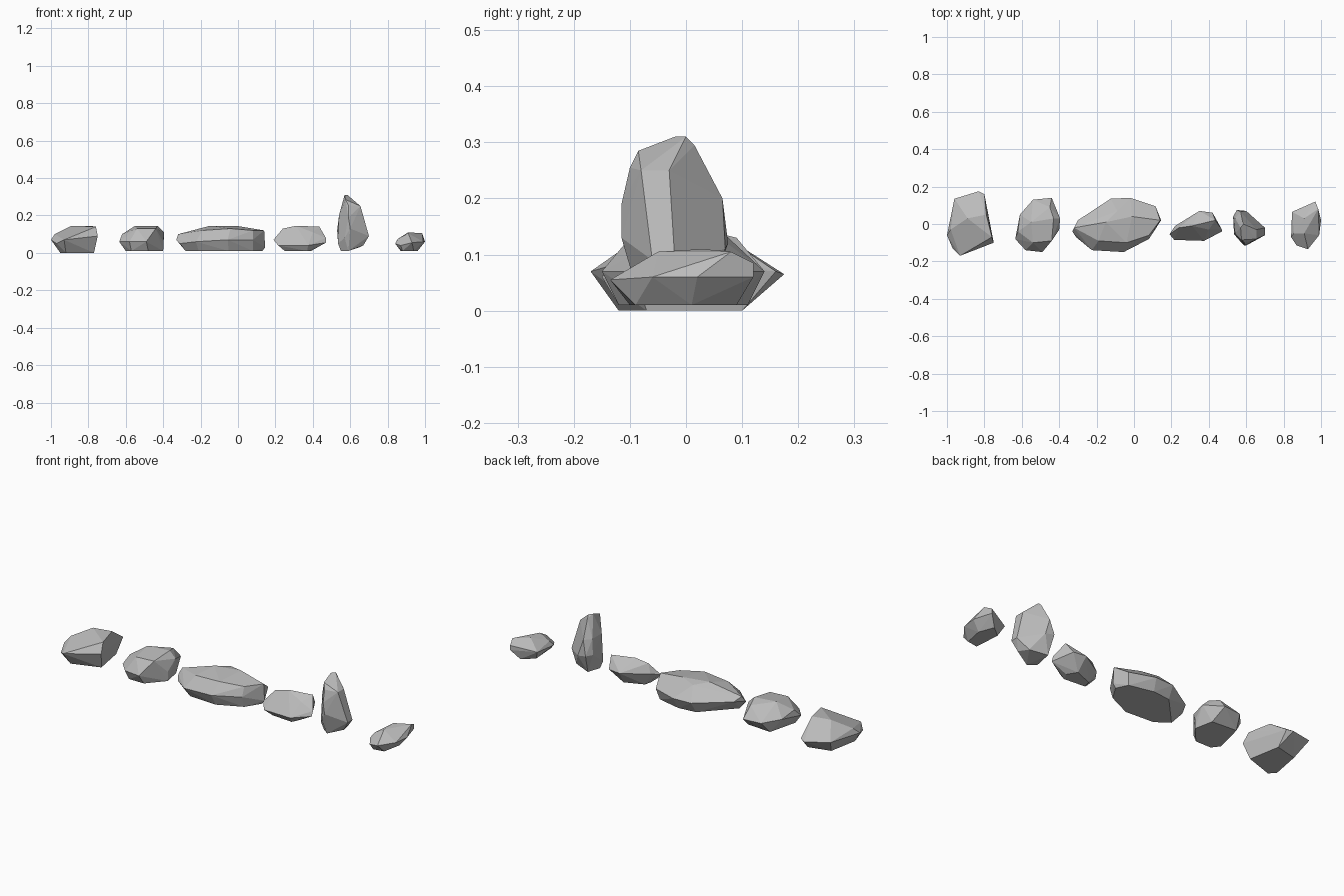
import bpy
import bmesh
import math
from mathutils import Vector

# Remove the default object only
default_cube = bpy.data.objects.get("Cube")
if default_cube:
    bpy.data.objects.remove(default_cube, do_unlink=True)

# One plain grey stone colour
stone = bpy.data.materials.new("stone_grey")
stone.use_nodes = True
stone_colour = (0.5, 0.5, 0.5, 1.0)
stone.diffuse_color = stone_colour
shader = next(n for n in stone.node_tree.nodes if n.type == "BSDF_PRINCIPLED")
shader.inputs["Base Color"].default_value = stone_colour
shader.inputs["Roughness"].default_value = 0.9

UNIT = 0.01  # corner positions are given in hundredths


def make_rock(name, base, waist, crown):
    """Chiselled rock: hull around its foot, widest belt and top corners."""
    corners = [Vector(c) * UNIT for c in base + waist + crown]
    centre = sum(corners, Vector()) / len(corners)
    centre.z = 0.0

    bm = bmesh.new()
    for corner in corners:
        bm.verts.new(corner - centre)
    hull = bmesh.ops.convex_hull(bm, input=bm.verts[:])
    leftovers = set(hull["geom_interior"]) | set(hull["geom_unused"])
    loose = [g for g in leftovers if isinstance(g, bmesh.types.BMVert)]
    bmesh.ops.delete(bm, geom=loose, context="VERTS")

    # Merge nearly level triangles into broad facets
    bmesh.ops.dissolve_limit(bm, angle_limit=math.radians(4),
                             verts=bm.verts[:], edges=bm.edges[:])
    bmesh.ops.recalc_face_normals(bm, faces=bm.faces[:])

    mesh = bpy.data.meshes.new(name)
    bm.to_mesh(mesh)
    bm.free()
    mesh.materials.append(stone)
    rock = bpy.data.objects.new(name, mesh)
    rock.location = centre
    bpy.context.collection.objects.link(rock)
    return rock


# Broad slanted boulder at the far right end
make_rock(
    "slanted_boulder",
    base=[(-95, -9, 0), (-92, -12, 0), (-77, -7, 0), (-80, 10, 0), (-92, 7, 0)],
    waist=[(-100, -6, 7), (-97, -13, 5), (-93, -17, 7), (-75, -10, 9),
           (-83, 17.5, 6.5), (-80, 16, 7), (-96, 13.5, 8)],
    crown=[(-98, -3, 10), (-89, 3, 14.5), (-76, -7, 14), (-79, 5, 14.5)],
)

# Compact block with a sloped front
make_rock(
    "compact_boulder",
    base=[(-60, -8, 1), (-57, -12, 1), (-48, -12, 1), (-40, -3, 1),
          (-42, 7, 1), (-56, 8, 1)],
    waist=[(-63.5, -8, 6), (-58, -14, 6), (-49, -15, 6), (-40, -3, 6),
           (-39.5, 3, 11), (-44, 14, 7), (-54, 13, 7), (-61, 5, 8)],
    crown=[(-62, -4, 10), (-54, -10, 13), (-44, -9, 13), (-55, 1, 14.5),
           (-43, 3, 14.5), (-45, 9, 13)],
)

# Long low slab in the middle
make_rock(
    "long_slab",
    base=[(-28, -6, 1), (-21, -11, 1), (-5, -12, 1), (8, -6, 1),
          (13, 2, 1), (10, 8, 1), (-3, 11, 1), (-13, 10, 1)],
    waist=[(-33, -4, 7), (-31, -7, 5), (-22.5, -14, 6), (-5.5, -15, 7),
           (8, -8, 7), (14.5, 2, 3), (11.5, 9.5, 7), (-2, 14, 7),
           (-12.5, 13.5, 7), (-30, 2, 8)],
    crown=[(-32, -2, 10), (-19, -9, 12), (-4, -10, 13), (-15, 1, 14.5),
           (-1, 4, 14.5), (14, 2, 12), (8, -6, 12), (-9, 7, 13.5)],
)

# Wedge with a tapered foot
make_rock(
    "wedge_rock",
    base=[(25, -6, 1), (37, -7, 1), (39, -3, 1), (36, 2, 1), (26, -2, 1)],
    waist=[(19, -5.5, 7), (21.5, -8.5, 4), (37.5, -9, 4), (47, -4, 5.5),
           (47, -3, 8), (42, 6, 8), (35, 7, 8), (22, -1, 8)],
    crown=[(24, -2, 13), (31, -1, 14.5), (43.5, 2, 14), (40, -3, 11)],
)

# Tall standing stone
make_rock(
    "standing_stone",
    base=[(55, -5, 1), (59, -8, 1), (67, -5, 4), (65, 1, 3), (56, 4, 2)],
    waist=[(53, 4, 12), (53.5, -5.5, 5), (60, -11.5, 13), (57, -9.5, 8),
           (70, -6, 9), (70, -2, 9), (60, 7, 11), (55, 7.5, 12)],
    crown=[(54, -5, 20), (59, -11.5, 19), (59, -10, 25.5), (57.5, -8.5, 28.5),
           (65.5, -8, 25), (65.5, -3, 25), (57, -2, 31), (58.5, 0, 31),
           (58, 1.5, 29.5), (57, 6.5, 20), (54, 3, 20)],
)

# Small chip at the left end
make_rock(
    "small_chip",
    base=[(88, -10, 1), (94, -9, 1), (96, 1, 1), (93, 9, 1), (87, 4, 1)],
    waist=[(84, -7, 5), (84.5, 6.5, 6), (87, -11.5, 4), (93, -13.5, 5.5),
           (99, -6, 6), (100, 2, 6), (97, 12, 6)],
    crown=[(85.5, -5, 7.5), (91, -5, 10.5), (91, 3, 11), (98.5, 8, 10.5),
           (97, 12, 8.5)],
)
